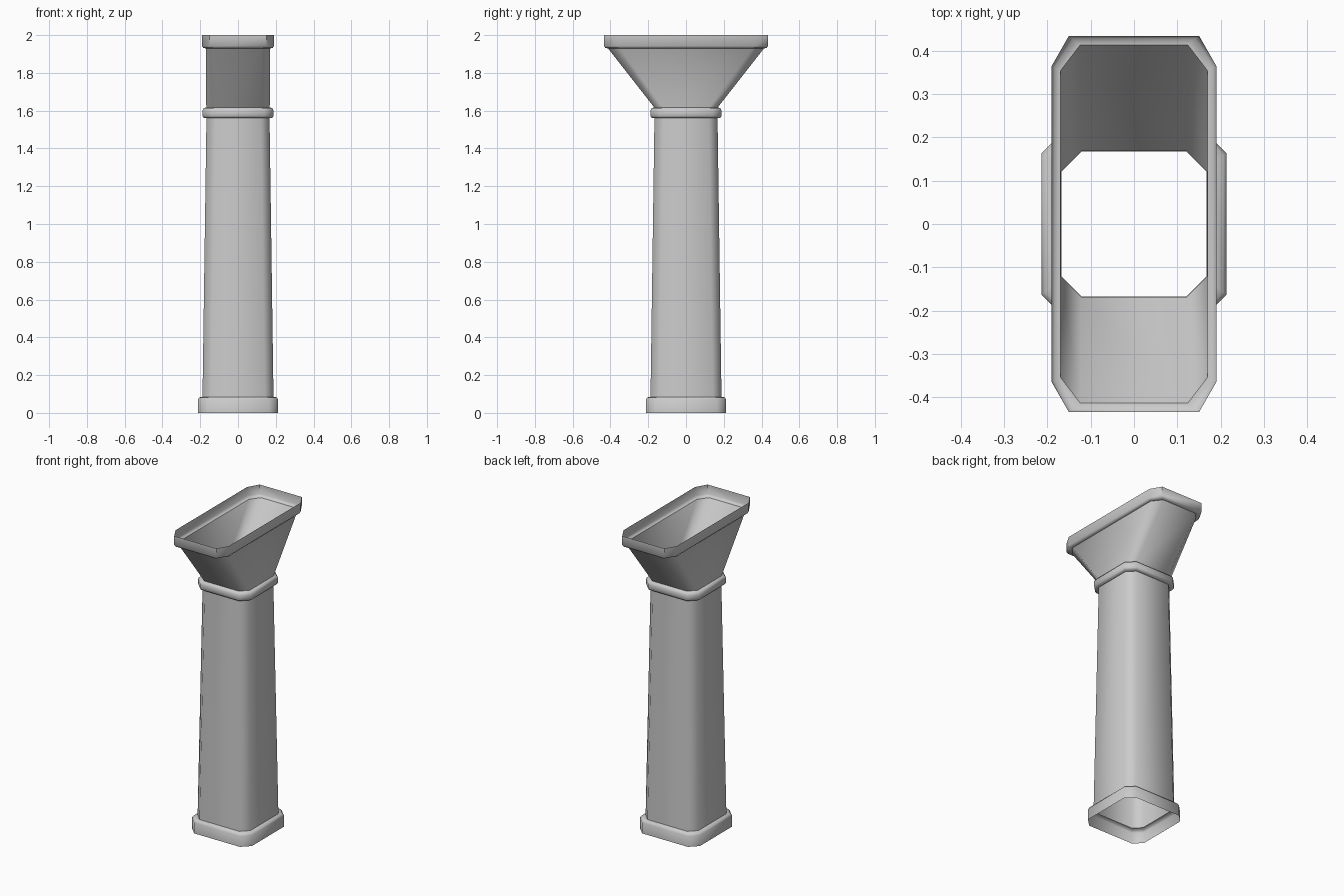
import bpy, bmesh, math

if "Cube" in bpy.data.objects:
    bpy.data.objects.remove(bpy.data.objects["Cube"])


def ring(hx, hy, cx, cy, z):
    """Rectangle with cut corners, anticlockwise from above."""
    return [(hx, -hy + cy, z), (hx, hy - cy, z), (hx - cx, hy, z), (-hx + cx, hy, z),
            (-hx, hy - cy, z), (-hx, -hy + cy, z), (-hx + cx, -hy, z), (hx - cx, -hy, z)]


def loft(name, sections):
    """Open thin skin through (half x, half y, corner x, corner y, z) sections."""
    bm = bmesh.new()
    loops = [[bm.verts.new(p) for p in ring(*s)] for s in sections]
    for a, b in zip(loops, loops[1:]):
        for i in range(8):
            j = (i + 1) % 8
            bm.faces.new((a[i], a[j], b[j], b[i]))
    me = bpy.data.meshes.new(name)
    bm.to_mesh(me)
    bm.free()
    ob = bpy.data.objects.new(name, me)
    bpy.context.collection.objects.link(ob)
    bpy.ops.object.select_all(action='DESELECT')
    ob.select_set(True)
    bpy.context.view_layer.objects.active = ob
    bpy.ops.object.shade_smooth_by_angle(angle=math.radians(50))
    return ob


def square(h, c, z):
    return (h, h, c, c, z)


# Base plinth, open underneath
loft("base_plinth", [square(.213, .05, 0), square(.213, .05, .07),
                     square(.206, .048, .082), square(.188, .046, .085)])

# Tapering hollow shaft
loft("shaft", [square(.188, .046, .085), square(.167, .046, 1.56)])

# Rounded collar under the funnel
loft("collar", [square(.167, .046, 1.56), square(.182, .048, 1.562),
                square(.188, .05, 1.572), square(.188, .05, 1.602),
                square(.182, .048, 1.613), square(.168, .046, 1.617)])

# Funnel widening front to back
loft("funnel", [square(.168, .046, 1.617), (.17, .413, .046, .06, 1.93)])

# Upright rim around the open top
loft("rim", [(.17, .413, .046, .06, 1.93), (.183, .427, .042, .066, 1.931),
             (.19, .434, .04, .07, 1.942), (.19, .434, .04, .07, 2.0)])
